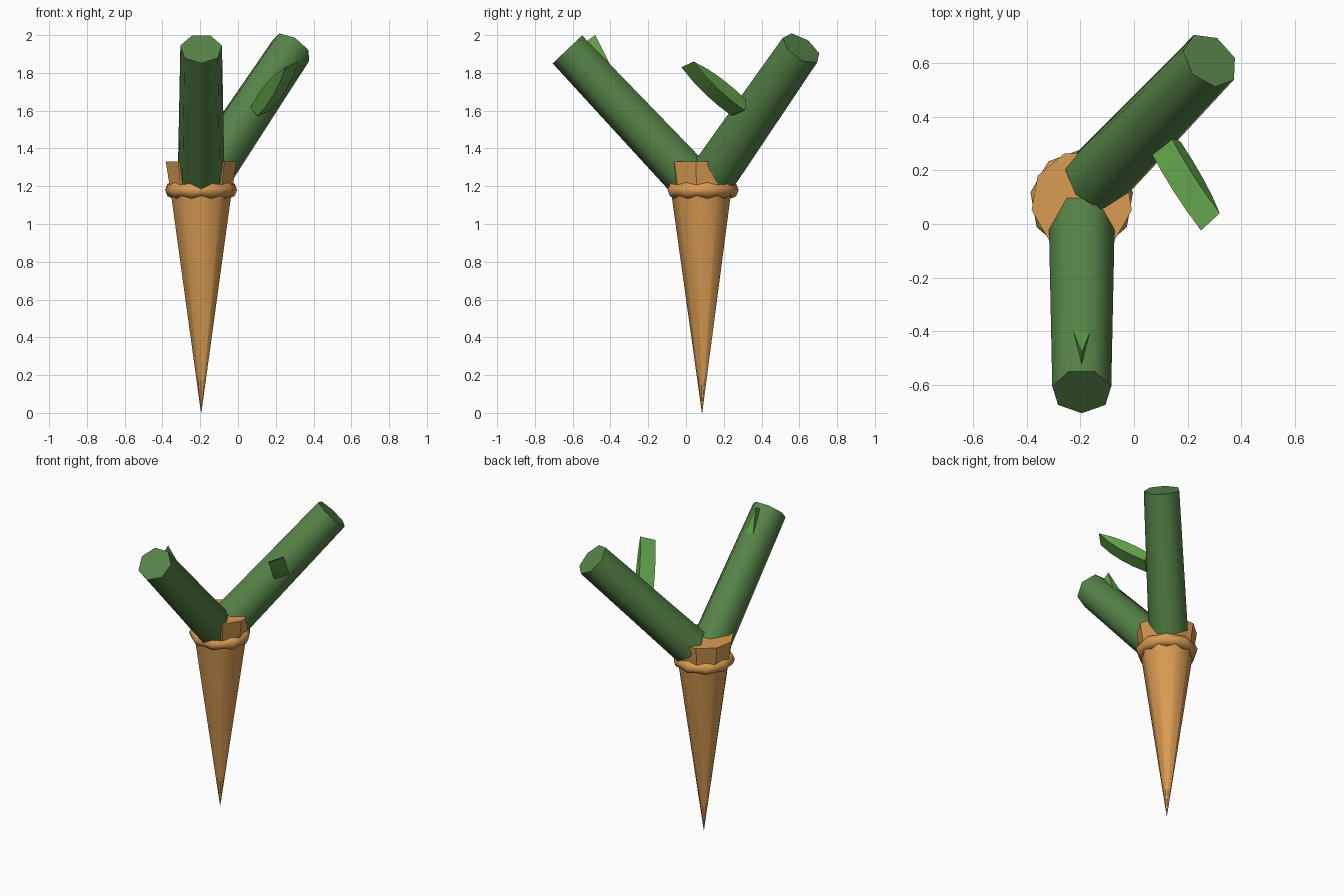
import bpy
import bmesh
import math
from mathutils import Vector

cube = bpy.data.objects.get("Cube")
if cube:
    bpy.data.objects.remove(cube, do_unlink=True)


def material(name, color):
    m = bpy.data.materials.new(name)
    m.use_nodes = True
    rgba = (*color, 1.0)
    m.diffuse_color = rgba
    m.node_tree.nodes["Principled BSDF"].inputs["Base Color"].default_value = rgba
    return m


WAFER = material("wafer_orange", (0.70, 0.33, 0.085))
STEM = material("stem_green", (0.095, 0.23, 0.065))
LEAF = material("leaf_green", (0.125, 0.36, 0.07))
CX, CY = -0.195, 0.085
SIDES = 9


def finish(bm, name, mat, smooth=None):
    bmesh.ops.recalc_face_normals(bm, faces=bm.faces)
    mesh = bpy.data.meshes.new(name)
    bm.to_mesh(mesh)
    bm.free()
    mesh.materials.append(mat)
    obj = bpy.data.objects.new(name, mesh)
    bpy.context.collection.objects.link(obj)
    if smooth:
        bpy.ops.object.select_all(action='DESELECT')
        obj.select_set(True)
        bpy.context.view_layer.objects.active = obj
        bpy.ops.object.shade_smooth_by_angle(angle=math.radians(smooth))
    return obj


def tapered_tube(name, start, end, r0, r1, sides, first, mat, smooth=None):
    """Capped tube from start to end; 'first' points at the first corner."""
    start, end = Vector(start), Vector(end)
    axis = (end - start).normalized()
    u = Vector(first)
    u = (u - axis * u.dot(axis)).normalized()
    v = axis.cross(u)
    bm = bmesh.new()
    rings = []
    for centre, r in ((start, r0), (end, r1)):
        ring = []
        for i in range(sides):
            a = math.tau * i / sides
            ring.append(bm.verts.new(centre + r * (u * math.cos(a) + v * math.sin(a))))
        rings.append(ring)
        bm.faces.new(ring)
    for i in range(sides):
        j = (i + 1) % sides
        bm.faces.new((rings[0][i], rings[0][j], rings[1][j], rings[1][i]))
    return finish(bm, name, mat, smooth)


# Pointed cone and the flared cup above it
front = (0, -1, 0)
tapered_tube("cone", (CX, CY, 0), (CX, CY, 1.2), 0.001, 0.168, SIDES, front, WAFER, 45)
tapered_tube("cup", (CX, CY, 1.19), (CX, CY, 1.33), 0.168, 0.190, SIDES, front, WAFER)

# Scalloped collar: a ring whose thickness swells and shrinks
bm = bmesh.new()
steps, around = SIDES * 2, 8
grid = []
for i in range(steps):
    a = math.tau * i / steps - math.pi / 2
    thick = 0.036 if i % 2 == 0 else 0.047
    ring = []
    for k in range(around):
        b = math.tau * k / around
        r = 0.147 + thick * math.cos(b)
        ring.append(bm.verts.new((CX + r * math.cos(a), CY + r * math.sin(a),
                                  1.18 + thick * math.sin(b))))
    grid.append(ring)
for i in range(steps):
    for k in range(around):
        n, m = (i + 1) % steps, (k + 1) % around
        bm.faces.new((grid[i][k], grid[n][k], grid[n][m], grid[i][m]))
finish(bm, "collar", WAFER, 50)

# Two stems leaning out of the cup
tapered_tube("front_stem", (CX, 0.03, 1.235), (CX, -0.624, 1.928),
             0.127, 0.113, 7, (0, -0.72, -0.69), STEM, 60)
tapered_tube("back_stem", (-0.145, 0.165, 1.285), (0.284, 0.611, 1.93),
             0.127, 0.115, 7, (-0.57, -0.44, 0.69), STEM, 60)

# Side leaf: a curved wedge, thick at the stem, closing to an edge at the tip
base, tip = Vector((0.12, 0.285, 1.61)), Vector((0.285, 0.008, 1.845))
along = tip - base
wide = Vector((0.7, 0.65, 0.3)).normalized() * 0.05
thick = along.cross(wide).normalized()
half = [(0, 0.031), (0.25, 0.038), (0.5, 0.036), (0.75, 0.024)]
outline = [(t, h) for t, h in half] + [(1, 0)] + [(t, -h) for t, h in reversed(half)]
bm = bmesh.new()
near, far = [[bm.verts.new(base + along * t + thick * h + wide * s) for t, h in outline]
             for s in (-1, 1)]
bm.faces.new(near)
bm.faces.new(far)
for i in range(len(outline)):
    j = (i + 1) % len(outline)
    bm.faces.new((near[i], near[j], far[j], far[i]))
finish(bm, "side_leaf", LEAF, 30)

# Thorn-like leaf near the end of the front stem
bm = bmesh.new()
for p in ((CX - 0.036, -0.39, 1.82), (CX + 0.036, -0.39, 1.82),
          (CX, -0.53, 1.965), (CX, -0.48, 2.0)):
    bm.verts.new(p)
bmesh.ops.convex_hull(bm, input=bm.verts)
finish(bm, "front_leaf", LEAF)
